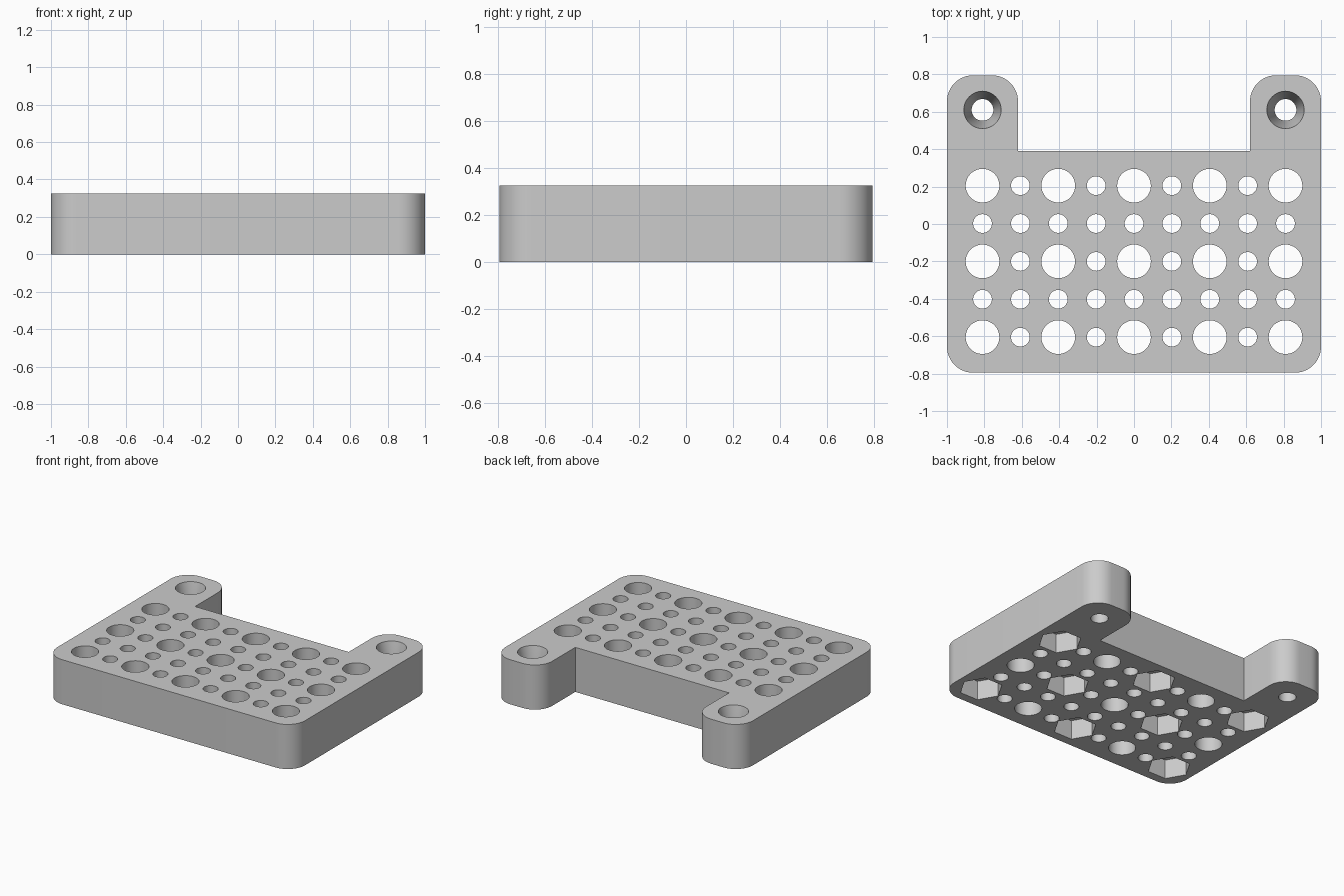
import bpy, bmesh
from math import cos, sin, pi, radians

cube = bpy.data.objects.get("Cube")
if cube:
    bpy.data.objects.remove(cube, do_unlink=True)

HEIGHT, HALF_Y, NOTCH_X, NOTCH_Y = 0.325, 0.795, 0.62, 0.39
CORNER, PITCH, GRID_Y = 0.14, 0.2025, -0.2

grey = bpy.data.materials.new("light_grey")
grey.use_nodes = True
colour = (0.6, 0.6, 0.6, 1)
grey.diffuse_color = colour
grey.node_tree.nodes["Principled BSDF"].inputs["Base Color"].default_value = colour


def make_object(name, bm):
    bmesh.ops.recalc_face_normals(bm, faces=bm.faces)
    mesh = bpy.data.meshes.new(name)
    bm.to_mesh(mesh)
    bm.free()
    mesh.materials.append(grey)
    obj = bpy.data.objects.new(name, mesh)
    bpy.context.collection.objects.link(obj)
    return obj


def arc(cx, cy, start):
    """Quarter-circle corner, counter-clockwise from the start angle."""
    angles = [radians(start + 90 * i / 12) for i in range(13)]
    return [(cx + CORNER * cos(a), cy + CORNER * sin(a)) for a in angles]


def add_lathe(bm, x, y, rings, sides):
    """Closed solid through a list of (radius, z) rings."""
    loops = [[bm.verts.new((x + r * cos(2 * pi * i / sides),
                            y + r * sin(2 * pi * i / sides), z))
              for i in range(sides)] for r, z in rings]
    for low, high in zip(loops, loops[1:]):
        for i in range(sides):
            j = (i + 1) % sides
            bm.faces.new((low[i], low[j], high[j], high[i]))
    bm.faces.new(loops[0][::-1])
    bm.faces.new(loops[-1])


# Plate outline with two rounded ears at the back
ix, iy = 1 - CORNER, HALF_Y - CORNER
right_half = (arc(ix, -iy, -90) + arc(ix, iy, 0)
              + arc(NOTCH_X + CORNER, iy, 90) + [(NOTCH_X, NOTCH_Y)])
outline = right_half + [(-x, y) for x, y in reversed(right_half)]
bm = bmesh.new()
base = bm.faces.new([bm.verts.new((x, y, 0)) for x, y in outline])
extruded = bmesh.ops.extrude_face_region(bm, geom=[base])["geom"]
bmesh.ops.translate(bm, vec=(0, 0, HEIGHT),
                    verts=[v for v in extruded if isinstance(v, bmesh.types.BMVert)])
plate = make_object("mounting_plate", bm)

# Round holes on a grid, and hexagonal pockets under alternate large holes
holes, pockets = bmesh.new(), bmesh.new()
for i in range(-4, 5):
    for j in range(-2, 3):
        x, y = i * PITCH, GRID_Y + j * PITCH
        large = i % 2 == 0 and j % 2 == 0
        add_lathe(holes, x, y, [(0.09 if large else 0.05, z) for z in (-0.1, 0.5)], 48)
        if large and (i + j) % 4 == 2:
            add_lathe(pockets, x, y, [(0.145, -0.1), (0.145, 0.14)], 6)

# Countersunk screw holes in the ears
for side in (-1, 1):
    add_lathe(holes, side * 0.81, 0.61,
              [(0.058, -0.1), (0.058, 0.125), (0.1, HEIGHT), (0.1, 0.5)], 48)

# Cut the plate
bpy.context.view_layer.objects.active = plate
plate.select_set(True)
for name, cutter_bm in (("hole_cutter", holes), ("pocket_cutter", pockets)):
    cutter = make_object(name, cutter_bm)
    cutter.hide_render = True
    cut = plate.modifiers.new(name, "BOOLEAN")
    cut.operation = "DIFFERENCE"
    cut.solver = "EXACT"
    cut.object = cutter
    bpy.ops.object.modifier_apply(modifier=cut.name)
    bpy.data.objects.remove(cutter, do_unlink=True)

bpy.ops.object.shade_smooth_by_angle(angle=radians(30))
